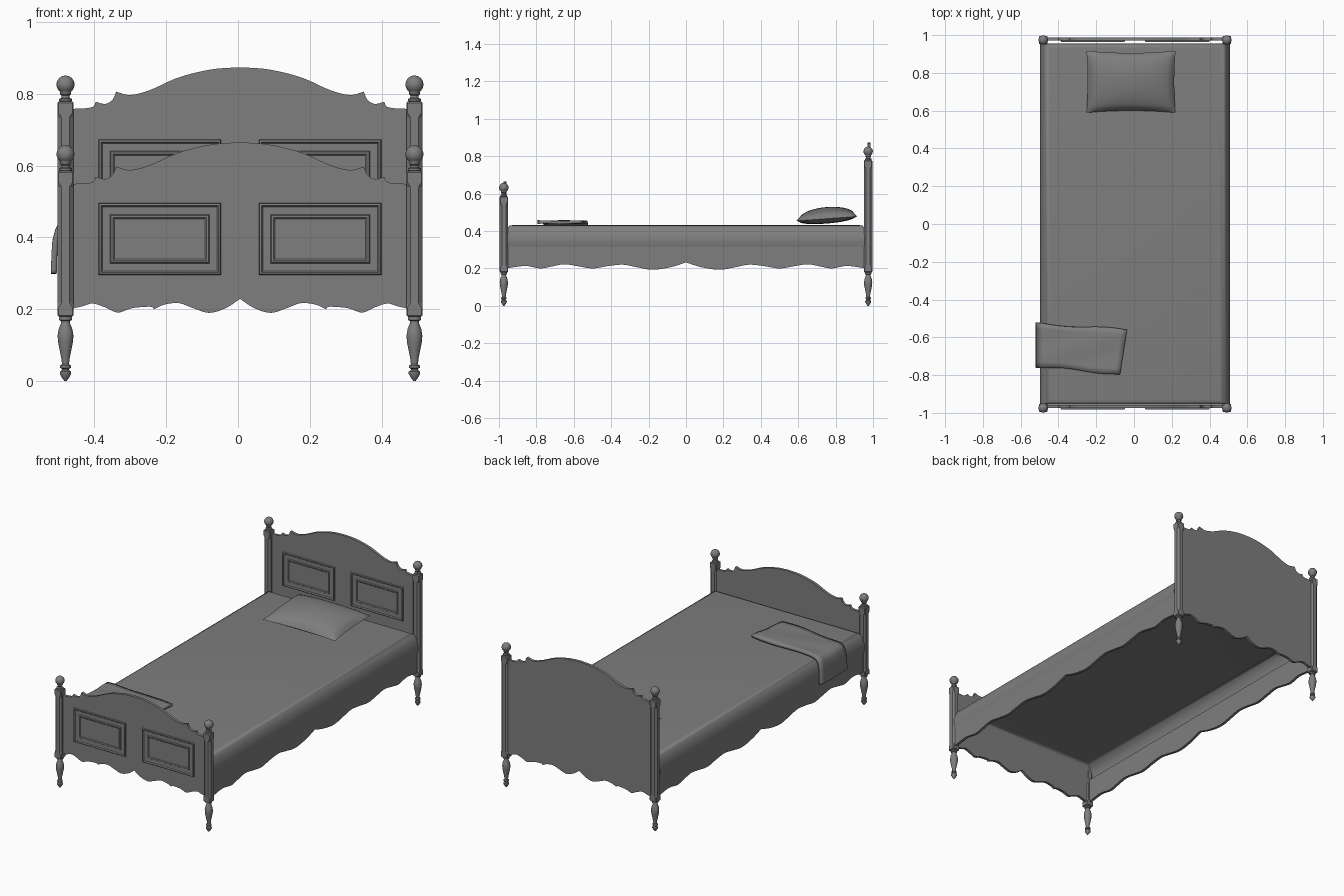
import bpy, bmesh, math
from mathutils import Vector

cube = bpy.data.objects.get("Cube")
if cube:
    bpy.data.objects.remove(cube)

CX = 0.0055      # centre line of the bed frame
POST_X, POST_Y = 0.486, 0.974

grey = bpy.data.materials.new("plain grey")
grey.use_nodes = True
grey.diffuse_color = (0.21, 0.21, 0.21, 1)
grey.node_tree.nodes["Principled BSDF"].inputs["Base Color"].default_value = grey.diffuse_color


def finish(name, bm, angle=35, recalc=True):
    if recalc:
        bmesh.ops.recalc_face_normals(bm, faces=bm.faces)
    mesh = bpy.data.meshes.new(name)
    bm.to_mesh(mesh)
    bm.free()
    mesh.materials.append(grey)
    mesh.shade_smooth()
    mesh.set_sharp_from_angle(angle=math.radians(angle))
    obj = bpy.data.objects.new(name, mesh)
    bpy.context.collection.objects.link(obj)
    return obj


def loft(name, rings, start=False, end=True, angle=35):
    """Skin a list of closed loops, with optional end caps."""
    bm = bmesh.new()
    loops = [[bm.verts.new(p) for p in ring] for ring in rings]
    n = len(loops[0])
    for a, b in zip(loops, loops[1:]):
        for i in range(n):
            j = (i + 1) % n
            bm.faces.new((a[i], a[j], b[j], b[i]))
    if start:
        bm.faces.new(loops[0][::-1])
    if end:
        bm.faces.new(loops[-1])
    return finish(name, bm, angle, recalc=start)


def lathe(name, x, y, profile, n=24):
    turns = [math.tau * i / n for i in range(n)]
    rings = [[(x + r * math.cos(t), y + r * math.sin(t), z) for t in turns] for r, z in profile]
    return loft(name, rings, True, True, 40)


def smooth(points, steps=6):
    """Curve through the points."""
    pts = [Vector(p) for p in points]
    pts = [pts[0]] + pts + [pts[-1]]
    out = []
    for a, b, c, d in zip(pts, pts[1:], pts[2:], pts[3:]):
        for k in range(steps):
            t = k / steps
            out.append(b + (c - a) * (t / 2) + (2 * a - 5 * b + 4 * c - d) * (t * t / 2)
                       + (3 * b - a - 3 * c + d) * (t ** 3 / 2))
    return out + [pts[-1]]


def mirrored(pieces):
    half = []
    for piece in pieces:
        for p in smooth(piece):
            if not half or (p - half[-1]).length > 1e-4:
                half.append(p)
    return [Vector((-p.x, p.y)) for p in half[:0:-1]] + half


def board(name, bottom, top, place, thick=0.016):
    """Cut a shaped plank; place maps (along, across, height) to the scene."""
    outline = mirrored(bottom) + mirrored(top)[::-1]
    rings = [[place(p.x, d, p.y) for p in outline] for d in (-thick / 2, thick / 2)]
    return loft(name, rings, True, True, 30)


# Carved outlines, half of each from the centre outwards
BOARD_BOTTOM = [
    [(0, .229), (.04, .203), (.086, .19), (.13, .203), (.17, .217), (.21, .213), (.24, .2)],
    [(.24, .2), (.25, .207), (.3, .203), (.34, .191), (.375, .205), (.41, .216), (.44, .208), (.475, .2)]]
BOARD_TOP = [
    [(0, .665), (.08, .659), (.17, .637), (.25, .602), (.305, .588), (.345, .597)],
    [(.345, .597), (.355, .575), (.375, .563), (.402, .569)],
    [(.402, .569), (.415, .553), (.475, .549)]]
RAIL_BOTTOM = [
    [(0, .232), (.08, .207), (.18, .193), (.27, .208), (.34, .22), (.42, .212), (.5, .2), (.58, .212),
     (.65, .222), (.72, .21), (.78, .2), (.86, .213), (.96, .2)]]
RAIL_TOP = [[(0, .34), (.96, .34)]]

# Raised panel moulding as (inset, projection)
RELIEF = [(0, 0), (.002, .007), (.007, .008), (.011, .002), (.032, .002),
          (.035, .007), (.040, .007), (.044, .003)]


def panel(name, side, y, z_low):
    rings = []
    for inset, out in RELIEF:
        xs = sorted((CX + side * (.053 + inset), CX + side * (.394 - inset)))
        z0, z1 = z_low + inset, z_low + .2 - inset
        rings.append([(x, y - out, z) for x, z in
                      ((xs[0], z0), (xs[1], z0), (xs[1], z1), (xs[0], z1))])
    loft(name, rings)


# Headboard and footboard with two panels each
for label, y, lift, panel_z in (("head", .979, .209, .473), ("foot", -.967, 0, .296)):
    top = [[(x, z + lift) for x, z in piece] for piece in BOARD_TOP]
    board(label + "board", BOARD_BOTTOM, top, lambda s, d, z: (CX + s, y + d, z))
    for side, word in ((-1, "right"), (1, "left")):
        panel(f"{label}board_{word}_panel", side, y - .008, panel_z)

# Side rails
for side, word in ((-1, "right"), (1, "left")):
    board(word + "_side_rail", RAIL_BOTTOM, RAIL_TOP,
          lambda s, d, z: (CX + side * .488 + d, s, z))


# Corner posts: turned leg, stop-chamfered block, ball finial
def octagon(x, y, z, h, c):
    k = h - c
    return [(x + a, y + b, z) for a, b in
            ((h, -k), (h, k), (k, h), (-k, h), (-h, k), (-h, -k), (-k, -h), (k, -h))]


LEG = [(.003, 0), (.009, .008), (.016, .02), (.016, .026), (.01, .031), (.010, .034), (.015, .037),
       (.015, .043), (.010, .047), (.011, .06), (.016, .085), (.021, .11), (.022, .127), (.019, .145),
       (.013, .16), (.012, .167), (.018, .170), (.018, .176), (.014, .181)]
NECK = [(.014, -.002), (.018, .001), (.018, .007), (.012, .010), (.011, .016), (.015, .020), (.015, .024)]
BALL = [(.025 * math.sin(a), .047 - .025 * math.cos(a))
        for a in (math.pi * (.22 + .77 * i / 12) for i in range(13))]

for label, y, top in (("head", POST_Y, .779), ("foot", -POST_Y, .585)):
    for side, word in ((-1, "right"), (1, "left")):
        x = CX + side * POST_X
        name = f"{label}_{word}_"
        lathe(name + "leg", x, y, LEG)
        sections = [(.179, .018, .003), (.183, .022, .003), (.205, .022, .003), (.218, .022, .011),
                    (top - .045, .022, .011), (top - .032, .022, .003),
                    (top - .004, .022, .003), (top, .018, .003)]
        loft(name + "post", [octagon(x, y, z, h, c) for z, h, c in sections], True, True, 20)
        lathe(name + "finial", x, y, [(r, top + z) for r, z in NECK + BALL])

# Bedspread: open shell with rounded shoulders, draped over the rails
SPREAD = [(.499, .953, .318), (.504, .954, .345), (.502, .955, .37), (.492, .954, .40),
          (.479, .951, .421), (.466, .945, .429), (.45, .93, .431)]
loft("bedspread", [[(CX - a, -b, z), (CX + a, -b, z), (CX + a, b, z), (CX - a, b, z)]
                   for a, b, z in SPREAD], angle=50)

# Pillow: two puffed sheets joined at the seam
bm = bmesh.new()
for puff in (.062, -.026):
    grid = bmesh.ops.create_grid(bm, x_segments=24, y_segments=20, size=1)
    for v in grid["verts"]:
        u, w = v.co.x, v.co.y
        swell = max(0, (1 - u * u) * (1 - w * w)) ** .45
        v.co = (-.016 + .236 * u * (1 - .03 * (1 - w * w)),
                .753 + .164 * w * (1 - .07 * (1 - u * u)),
                .466 + .012 * w + puff * swell)
bmesh.ops.remove_doubles(bm, verts=bm.verts, dist=.0004)
finish("pillow", bm, 70)

# Folded throw hanging over the right side
path = smooth([(-.037, .446), (-.2, .448), (-.35, .448), (-.45, .446), (-.49, .434),
               (-.506, .40), (-.511, .36), (-.513, .30)], 4)
bm = bmesh.new()
rows = []
for p in path:
    f = min(1, (-.037 - p.x) / .476)
    low, high = -.795 + .038 * f, -.56 + .035 * f
    rows.append([bm.verts.new((p.x - .037 * (1 - v) * (1 - f),
                               low + (high - low) * v + .006 * math.sin(7 * f) * (2 * v - 1),
                               p.y + .002 * math.sin(9 * v + 6 * f)))
                 for v in (i / 8 for i in range(9))])
for a, b in zip(rows, rows[1:]):
    for i in range(8):
        bm.faces.new((a[i], a[i + 1], b[i + 1], b[i]))
throw = finish("throw_blanket", bm, 60)
solid = throw.modifiers.new("thickness", "SOLIDIFY")
solid.thickness = .016
solid.offset = 0
